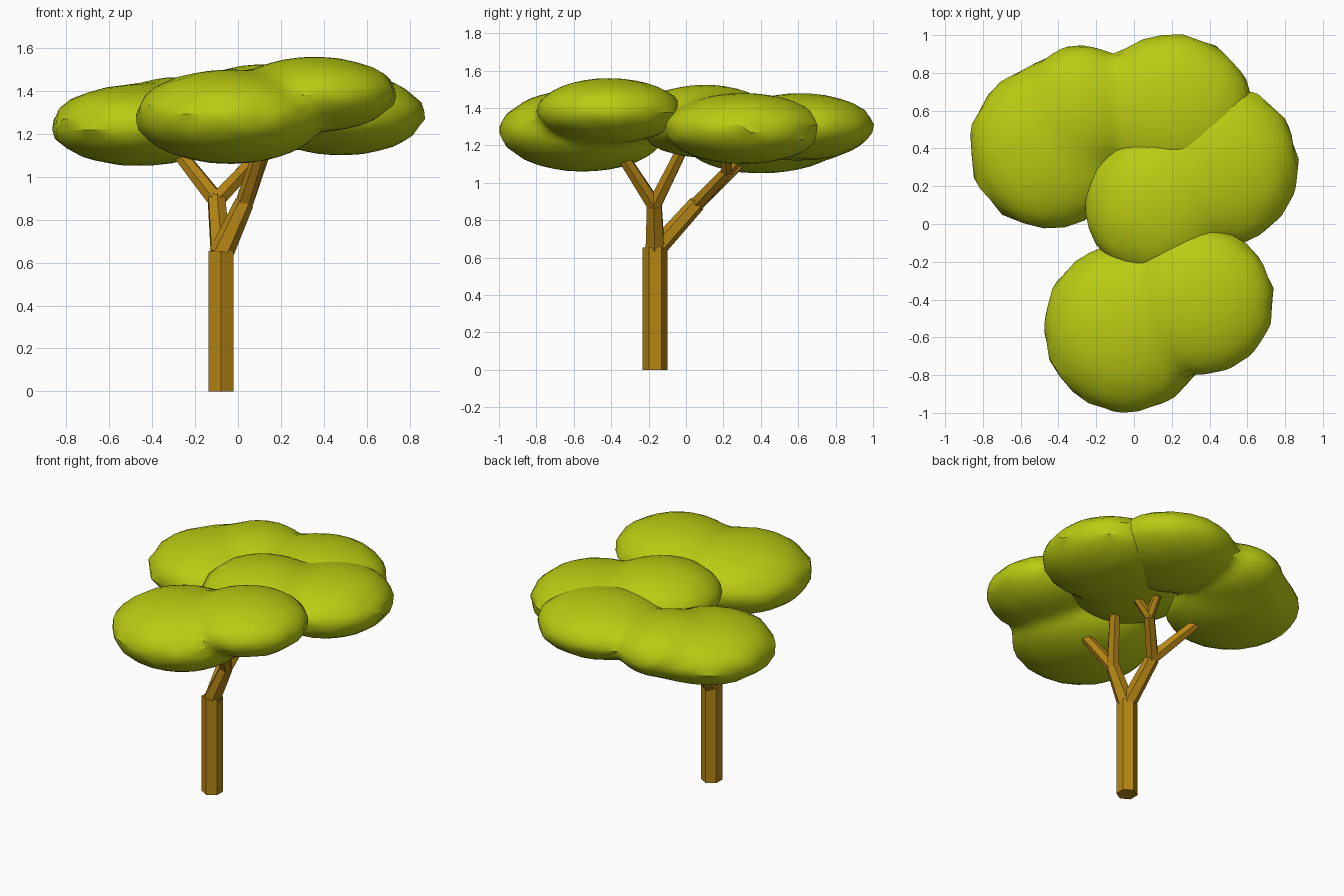
import bpy, bmesh, math, random
from mathutils import Vector, Matrix

random.seed(4)
cube = bpy.data.objects.get("Cube")
if cube:
    bpy.data.objects.remove(cube, do_unlink=True)


def material(name, rgb):
    m = bpy.data.materials.new(name)
    m.use_nodes = True
    m.diffuse_color = (*rgb, 1)
    bsdf = next(n for n in m.node_tree.nodes if n.type == 'BSDF_PRINCIPLED')
    bsdf.inputs["Base Color"].default_value = (*rgb, 1)
    return m


leaf = material("leaf green", (0.49, 0.60, 0.006))
bark = material("bark brown", (0.46, 0.235, 0.007))


def finish(name, bm, mat):
    bmesh.ops.recalc_face_normals(bm, faces=bm.faces)
    mesh = bpy.data.meshes.new(name)
    bm.to_mesh(mesh)
    bm.free()
    mesh.materials.append(mat)
    ob = bpy.data.objects.new(name, mesh)
    bpy.context.collection.objects.link(ob)
    return ob


def limb(name, start, end, r1, r2):
    """Tapered six-sided limb between two points."""
    a, b = Vector(start), Vector(end)
    d = b - a
    bm = bmesh.new()
    turn = d.to_track_quat('Z', 'Y').to_matrix().to_4x4()
    bmesh.ops.create_cone(bm, cap_ends=True, segments=6, radius1=r1, radius2=r2,
                          depth=d.length,
                          matrix=Matrix.Translation((a + b) / 2) @ turn)
    return finish(name, bm, bark)


def ray_exit(o, d, lobe):
    """Distance from o along d to the far side of an ellipsoid."""
    c, r = lobe[:3], lobe[3:]
    p = Vector([(o[i] - c[i]) / r[i] for i in range(3)])
    q = Vector([d[i] / r[i] for i in range(3)])
    A, B, C = q.dot(q), p.dot(q), p.dot(p) - 1
    disc = B * B - A * C
    return max(0.0, (-B + math.sqrt(disc)) / A) if disc > 0 else 0.0


def clump(name, origin, lobes):
    """Leaf cushion: a sphere pushed out to the blend of several lobes."""
    o = Vector(origin)
    bm = bmesh.new()
    bmesh.ops.create_icosphere(bm, subdivisions=4, radius=1)
    for v in bm.verts:
        rim = 1 - abs(v.co.z)
        d = Vector((v.co.x, v.co.y, v.co.z * 0.5)).normalized()
        t = sum(ray_exit(o, d, l) ** 12 for l in lobes) ** (1 / 12)
        t *= 1 + random.uniform(-0.022, 0.012) * rim
        v.co = o + d * t
    ob = finish(name, bm, leaf)
    # Soft on top, crisp facets around the rim
    bpy.ops.object.select_all(action='DESELECT')
    ob.select_set(True)
    bpy.context.view_layer.objects.active = ob
    bpy.ops.object.shade_smooth_by_angle(angle=math.radians(30))
    return ob


# Trunk and its two main forks
fork = (-0.08, -0.165, 0.64)
front_joint = (0.03, -0.17, 0.88)
back_joint = (-0.10, 0.06, 0.89)
twig_joint = (0.06, 0.22, 1.06)

limb("trunk", (-0.08, -0.165, 0), (-0.08, -0.165, 0.655), 0.067, 0.067)
limb("front_branch", fork, front_joint, 0.058, 0.045)
limb("back_branch", fork, back_joint, 0.052, 0.045)

# Smaller branches reaching into the leaves
limb("front_branch_outer", front_joint, (0.12, -0.35, 1.16), 0.042, 0.034)
limb("front_branch_inner", front_joint, (0.14, -0.02, 1.18), 0.042, 0.034)
limb("back_branch_outer", back_joint, (-0.29, 0.31, 1.13), 0.042, 0.034)
limb("back_branch_inner", back_joint, twig_joint, 0.042, 0.036)
limb("twig_left", twig_joint, (0.16, 0.21, 1.17), 0.032, 0.028)
limb("twig_back", twig_joint, (0.07, 0.31, 1.17), 0.032, 0.028)

# Leaf clumps: each lobe is centre x, y, z and radius x, y, z
clump("front_leaves", (0.15, -0.48, 1.335), [
    (-0.04, -0.55, 1.28, 0.44, 0.445, 0.22),
    (0.36, -0.41, 1.385, 0.38, 0.385, 0.175)])
clump("middle_leaves", (0.30, 0.20, 1.31), [
    (0.48, 0.31, 1.29, 0.39, 0.42, 0.19),
    (0.12, 0.10, 1.33, 0.38, 0.38, 0.195)])
clump("back_leaves", (-0.14, 0.53, 1.27), [
    (-0.46, 0.40, 1.24, 0.415, 0.43, 0.19),
    (-0.28, 0.60, 1.285, 0.32, 0.345, 0.18),
    (0.21, 0.61, 1.30, 0.42, 0.395, 0.18)])
